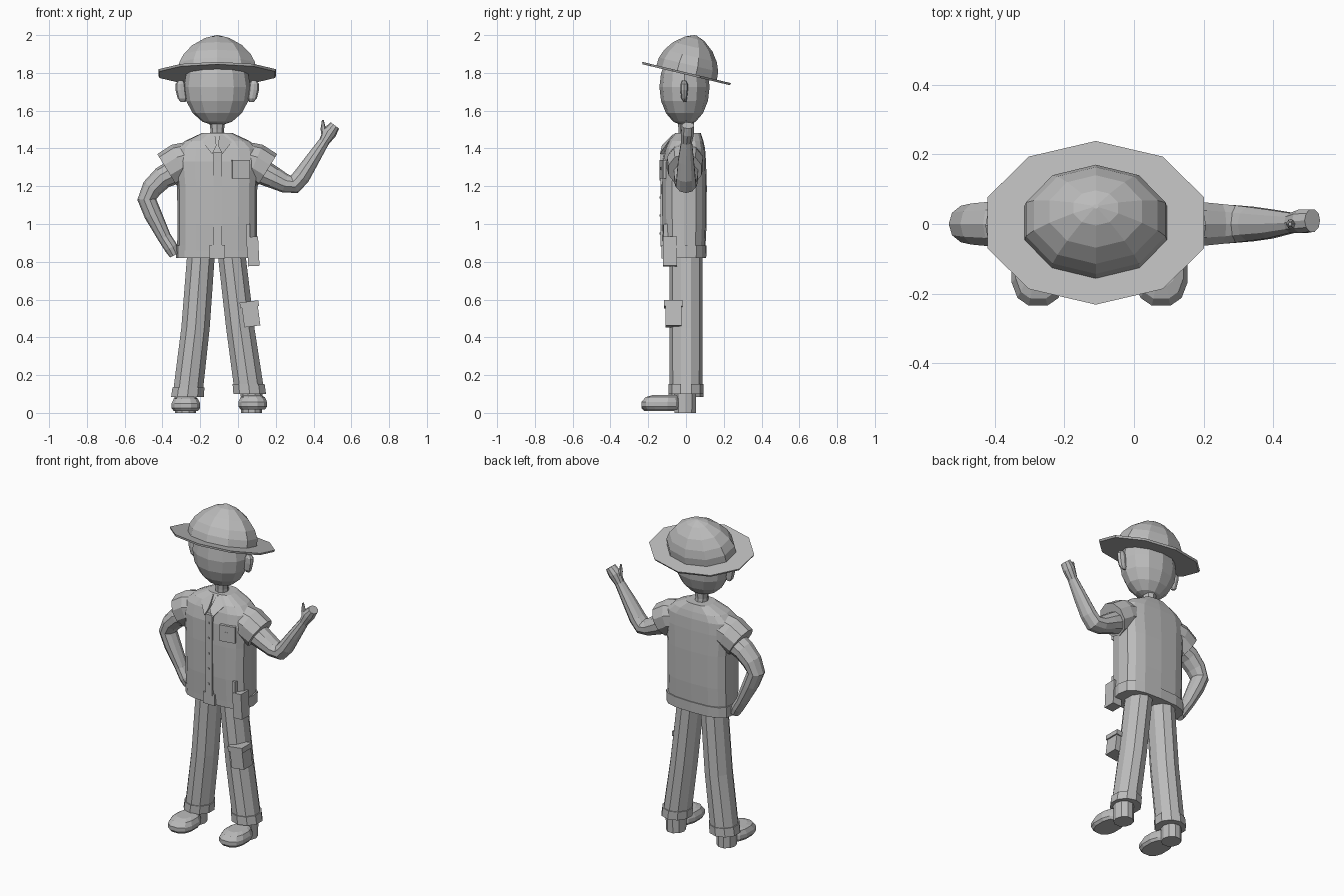
import bpy, bmesh, math
from mathutils import Vector, Matrix

CX = -0.11  # body centre line
grey = bpy.data.materials.new("plain_grey")
grey.diffuse_color = (0.5, 0.5, 0.5, 1)


def finish(name, bm):
    bmesh.ops.recalc_face_normals(bm, faces=bm.faces)
    me = bpy.data.meshes.new(name)
    bm.to_mesh(me)
    bm.free()
    me.materials.append(grey)
    ob = bpy.data.objects.new(name, me)
    bpy.context.collection.objects.link(ob)
    return ob


def loft(name, secs, n=10, p=2.0, level=True, phase=0.0, tilt=None):
    """Sections (x, y, z, in-plane radius, depth radius) joined into a tube."""
    bm = bmesh.new()
    rings = []
    for i, (x, y, z, ra, rb) in enumerate(secs):
        a, b = secs[max(i - 1, 0)], secs[min(i + 1, len(secs) - 1)]
        t = Vector((0, 0, 1)) if level else Vector((b[0] - a[0], 0, b[2] - a[2])).normalized()
        u = Vector((t.z, 0, -t.x))
        ring = []
        for k in range(n):
            ang = 2 * math.pi * k / n + phase
            c, s = math.cos(ang), math.sin(ang)
            c = math.copysign(abs(c) ** (2 / p), c)
            s = math.copysign(abs(s) ** (2 / p), s)
            ring.append(bm.verts.new(Vector((x, y, z)) + u * ra * c + Vector((0, rb * s, 0))))
        rings.append(ring)
    for r, q in zip(rings, rings[1:]):
        for k in range(n):
            bm.faces.new((r[k], r[(k + 1) % n], q[(k + 1) % n], q[k]))
    bm.faces.new(rings[0])
    bm.faces.new(rings[-1])
    if tilt:
        bmesh.ops.rotate(bm, verts=bm.verts, cent=tilt[0], matrix=Matrix.Rotation(tilt[1], 3, tilt[2]))
    return finish(name, bm)


def box(name, c, size, ry=0.0, rz=0.0):
    bm = bmesh.new()
    m = (Matrix.Translation(c) @ Matrix.Rotation(rz, 4, 'Z') @ Matrix.Rotation(ry, 4, 'Y')
         @ Matrix.Diagonal((*size, 1)))
    bmesh.ops.create_cube(bm, size=1, matrix=m)
    return finish(name, bm)


def slab(name, pts, depth):
    bm = bmesh.new()
    f = bm.faces.new([bm.verts.new(q) for q in pts])
    g = bmesh.ops.extrude_face_region(bm, geom=[f], use_keep_orig=True)
    for v in g["geom"]:
        if isinstance(v, bmesh.types.BMVert):
            v.co.y += depth
    return finish(name, bm)


# head, neck and ears
head = []
for i in range(9):
    a = math.pi * (i + 0.25) / 8.5 - math.pi / 2
    head.append((CX, -0.008, 1.725 + 0.205 * math.sin(a), 0.176 * math.cos(a), 0.133 * math.cos(a)))
loft("head", head, n=12)
loft("neck", [(CX, 0.005, 1.42, 0.042, 0.045), (CX, 0, 1.50, 0.036, 0.04), (CX, 0, 1.56, 0.045, 0.045)], n=8)
for side in (-1, 1):
    ex = CX + side * 0.185
    loft("ear", [(ex - side * 0.005, -0.005, 1.645, 0.012, 0.006), (ex, -0.01, 1.665, 0.025, 0.015),
                 (ex + side * 0.008, -0.01, 1.71, 0.028, 0.02), (ex + side * 0.01, -0.01, 1.74, 0.027, 0.02),
                 (ex + side * 0.008, -0.01, 1.76, 0.014, 0.01)], n=8)

# tilted hat
hat_c = (CX, 0.003, 1.80)
tilt = (hat_c, -0.235, 'X')
half = math.pi / 10
loft("hat_brim", [(CX, 0.003, 1.79, 0.322, 0.238), (CX, 0.003, 1.802, 0.328, 0.242)],
     phase=half, tilt=tilt)
crown = ((0.0, 0.215), (0.045, 0.211), (0.092, 0.187), (0.142, 0.14), (0.186, 0.068), (0.204, 0.008))
loft("hat_crown", [(CX, 0.003, 1.80 + h, r, r * 0.765) for h, r in crown], phase=half, tilt=tilt)

# shirt body
loft("shirt", [(CX, -0.01, 0.86, 0.212, 0.112), (CX, -0.01, 1.0, 0.211, 0.119),
               (CX, -0.01, 1.2, 0.212, 0.12), (CX, -0.01, 1.33, 0.225, 0.116),
               (CX, -0.005, 1.40, 0.215, 0.106), (CX, 0.0, 1.44, 0.17, 0.092),
               (CX, 0.01, 1.482, 0.08, 0.068)], n=16, p=3)
for side in (-1, 1):
    # flared short sleeve
    loft("sleeve", [(CX + side * 0.10, -0.005, 1.355, 0.09, 0.09),
                    (CX + side * 0.20, -0.005, 1.325, 0.103, 0.10),
                    (CX + side * 0.265, -0.005, 1.285, 0.10, 0.092)], n=10, level=False)
    # collar flap
    slab("collar", [(CX + side * x, y, z) for x, y, z in
                    ((0.085, -0.03, 1.475), (0.075, -0.10, 1.43), (0.027, -0.138, 1.37),
                     (0.004, -0.128, 1.415), (0.012, -0.07, 1.475))], 0.02)

# shirt front details
box("placket", (CX + 0.003, -0.115, 1.13), (0.045, 0.04, 0.50))
for i in range(5):
    box("button", (CX + 0.003, -0.136, 0.95 + i * 0.095), (0.01, 0.006, 0.01))
box("chest_pocket", (0.015, -0.12, 1.29), (0.095, 0.022, 0.10), rz=0.2)
box("pocket_button", (0.013, -0.132, 1.293), (0.015, 0.006, 0.015), rz=0.2)

# belt, buckle and holster
loft("belt", [(CX, -0.005, 0.82, 0.219, 0.112), (CX, -0.005, 0.885, 0.219, 0.114)], n=16, p=3)
box("buckle", (CX, -0.115, 0.853), (0.08, 0.03, 0.07))
box("holster", (0.08, -0.085, 0.855), (0.06, 0.075, 0.155), ry=-0.05)
box("holster_strap", (0.055, -0.105, 0.94), (0.018, 0.03, 0.12))

# trousers, cuffs, ankles and shoes
for top, mid, low, lift in ((-0.195, -0.225, -0.268, 0), (-0.035, 0.012, 0.062, 0.018)):
    k = 1 if low > mid else -1
    loft("trouser_leg", [(top, 0, 0.85, 0.077, 0.088), (mid, 0, 0.45, 0.079, 0.088),
                         (low, 0, 0.085 + lift, 0.083, 0.086)], phase=half)
    loft("trouser_cuff", [(low - k * 0.006, 0, 0.135 + lift, 0.089, 0.092),
                          (low, 0, 0.083 + lift, 0.091, 0.092)], phase=half)
    fx = low + k * 0.010
    loft("ankle", [(fx, -0.005, 0.0, 0.056, 0.06), (fx, -0.005, 0.12, 0.058, 0.062)], n=10)
    sx, dz = (-0.276, 0.0) if k < 0 else (0.078, 0.008)
    loft("shoe", [(sx, -0.13, 0.010 + dz, 0.066, 0.095), (sx, -0.133, 0.025 + dz, 0.078, 0.105),
                  (sx, -0.133, 0.05 + dz, 0.078, 0.105), (sx, -0.125, 0.075 + dz, 0.066, 0.092),
                  (sx, -0.11, 0.086 + dz, 0.045, 0.07)], n=12, p=2.5, phase=math.pi / 12)

# thigh pocket with flap
box("thigh_pocket", (0.068, -0.067, 0.52), (0.085, 0.085, 0.125), ry=-0.13)
box("thigh_pocket_flap", (0.060, -0.067, 0.575), (0.10, 0.097, 0.03), ry=-0.13)

# arm resting on the hip
loft("hip_arm", [(-0.31, 0, 1.29, 0.07, 0.07), (-0.40, 0, 1.245, 0.06, 0.068),
                 (-0.455, 0, 1.19, 0.055, 0.062), (-0.483, 0, 1.13, 0.05, 0.055),
                 (-0.45, 0, 1.05, 0.047, 0.052), (-0.39, 0, 0.93, 0.036, 0.042),
                 (-0.355, -0.005, 0.875, 0.036, 0.042), (-0.335, -0.005, 0.835, 0.028, 0.032)],
     n=10, level=False)

# raised waving arm with thumb
loft("waving_arm", [(0.10, 0, 1.29, 0.072, 0.07), (0.19, 0, 1.245, 0.058, 0.066),
                    (0.25, 0, 1.215, 0.05, 0.06), (0.298, 0, 1.21, 0.05, 0.056),
                    (0.335, 0, 1.25, 0.046, 0.052), (0.39, 0, 1.335, 0.038, 0.044),
                    (0.455, 0.003, 1.435, 0.028, 0.03), (0.485, 0.008, 1.485, 0.038, 0.036),
                    (0.513, 0.01, 1.522, 0.028, 0.034)], n=10, level=False)
loft("thumb", [(0.462, 0, 1.455, 0.018, 0.018), (0.451, 0, 1.505, 0.014, 0.014),
               (0.449, 0, 1.55, 0.005, 0.006)], n=6, level=False)
